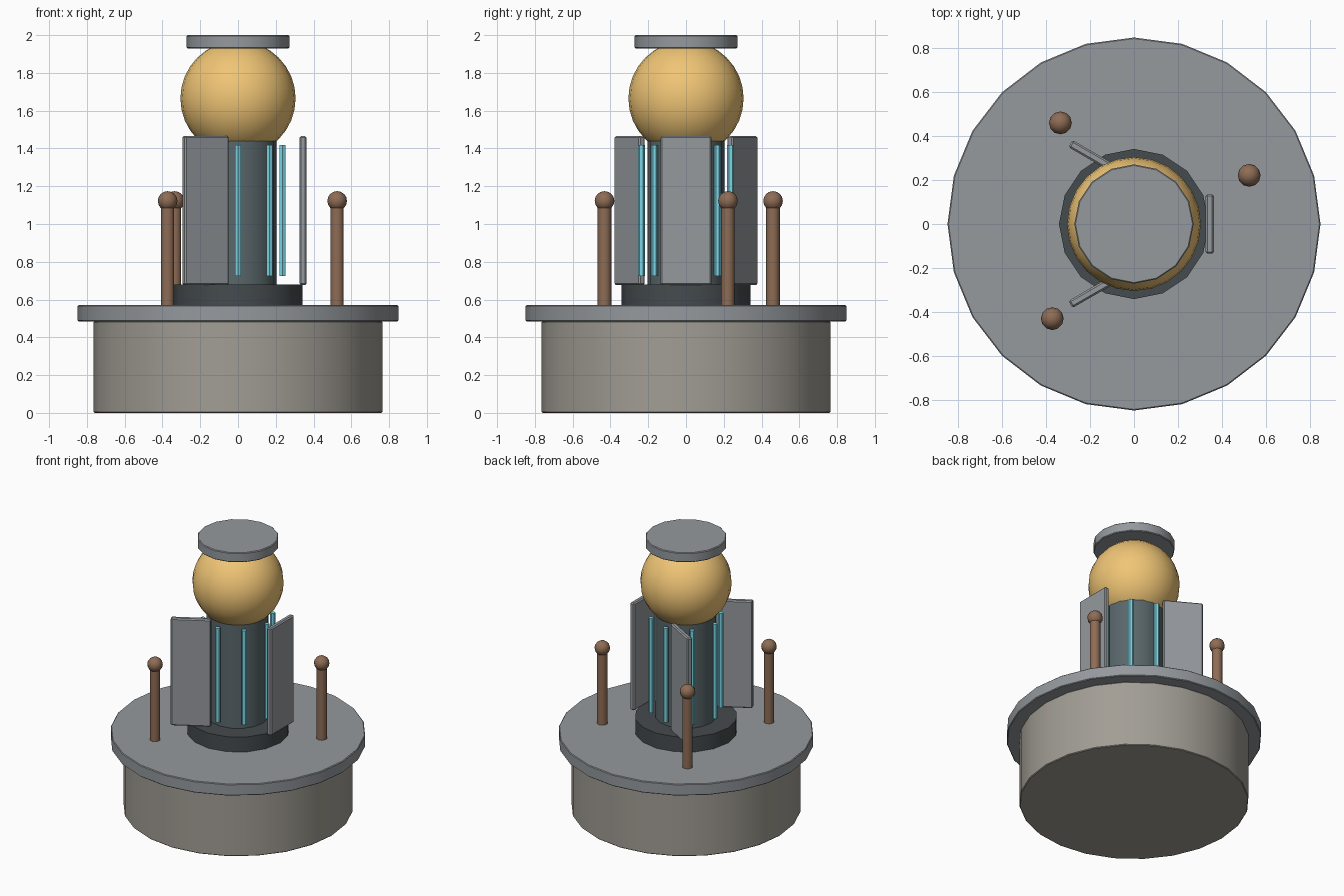
import bpy
from math import sin, cos, pi, radians

if "Cube" in bpy.data.objects:
    bpy.data.objects.remove(bpy.data.objects["Cube"])


def material(name, rgb):
    m = bpy.data.materials.new(name)
    m.diffuse_color = (*rgb, 1)
    m.use_nodes = True
    m.node_tree.nodes["Principled BSDF"].inputs["Base Color"].default_value = m.diffuse_color
    return m


STONE = material("warm_stone", (0.36, 0.34, 0.30))
METAL = material("pale_metal", (0.30, 0.32, 0.34))
DARK = material("dark_metal", (0.06, 0.07, 0.075))
STEEL = material("blue_steel", (0.10, 0.135, 0.145))
GOLD = material("gold", (0.87, 0.56, 0.18))
CYAN = material("cyan_glow", (0.20, 0.68, 0.80))
COPPER = material("copper", (0.27, 0.15, 0.09))


def finish(name, mat, bevel=0.0, smooth=True):
    ob = bpy.context.object
    ob.name = name
    ob.data.materials.append(mat)
    if smooth:
        bpy.ops.object.shade_smooth_by_angle(angle=radians(40))
    if bevel:
        mod = ob.modifiers.new("edge_bevel", 'BEVEL')
        mod.width = bevel
        mod.segments = 1
    return ob


def cylinder(name, mat, r, z0, z1, sides, xy=(0, 0), bevel=0.0, smooth=True):
    bpy.ops.mesh.primitive_cylinder_add(
        vertices=sides, radius=r, depth=z1 - z0,
        location=(xy[0], xy[1], (z0 + z1) / 2))
    return finish(name, mat, bevel, smooth)


def sphere(name, mat, r, loc, segs, rings):
    bpy.ops.mesh.primitive_uv_sphere_add(
        segments=segs, ring_count=rings, radius=r, location=loc)
    return finish(name, mat)


# Central stack
cylinder("base_drum", STONE, 0.765, 0, 0.485, 24, bevel=0.005)
cylinder("base_plate", METAL, 0.85, 0.485, 0.57, 24, bevel=0.005)
cylinder("collar", DARK, 0.342, 0.57, 0.68, 16)
cylinder("core", STEEL, 0.205, 0.68, 1.44, 16)
sphere("globe", GOLD, 0.305, (0, 0, 1.665), 24, 16)
cylinder("cap", METAL, 0.272, 1.93, 2.0, 16, bevel=0.005)

# Hexagonal light rods standing around the core
for i in range(8):
    a = i * pi / 4
    cylinder(f"light_rod_{i + 1}", CYAN, 0.018, 0.725, 1.418, 6,
             (0.236 * cos(a), 0.236 * sin(a)), smooth=False)

# Three shield panels, turned opposite to their placement angle
for i in range(3):
    a = i * 2 * pi / 3
    bpy.ops.mesh.primitive_cube_add(
        size=1, location=(0.345 * cos(a), 0.345 * sin(a), 1.071),
        rotation=(0, 0, -a))
    ob = bpy.context.object
    ob.scale = (0.037, 0.27, 0.788)
    bpy.ops.object.transform_apply(location=False, rotation=False, scale=True)
    finish(f"shield_panel_{i + 1}", METAL, bevel=0.008, smooth=False)

# Three ball-topped posts on the plate
for i in range(3):
    a = 0.4 + 1.8 * i
    x, y = 0.57 * cos(a), 0.57 * sin(a)
    cylinder(f"post_{i + 1}", COPPER, 0.036, 0.57, 1.12, 10, (x, y))
    sphere(f"post_ball_{i + 1}", COPPER, 0.052, (x, y, 1.122), 12, 8)
